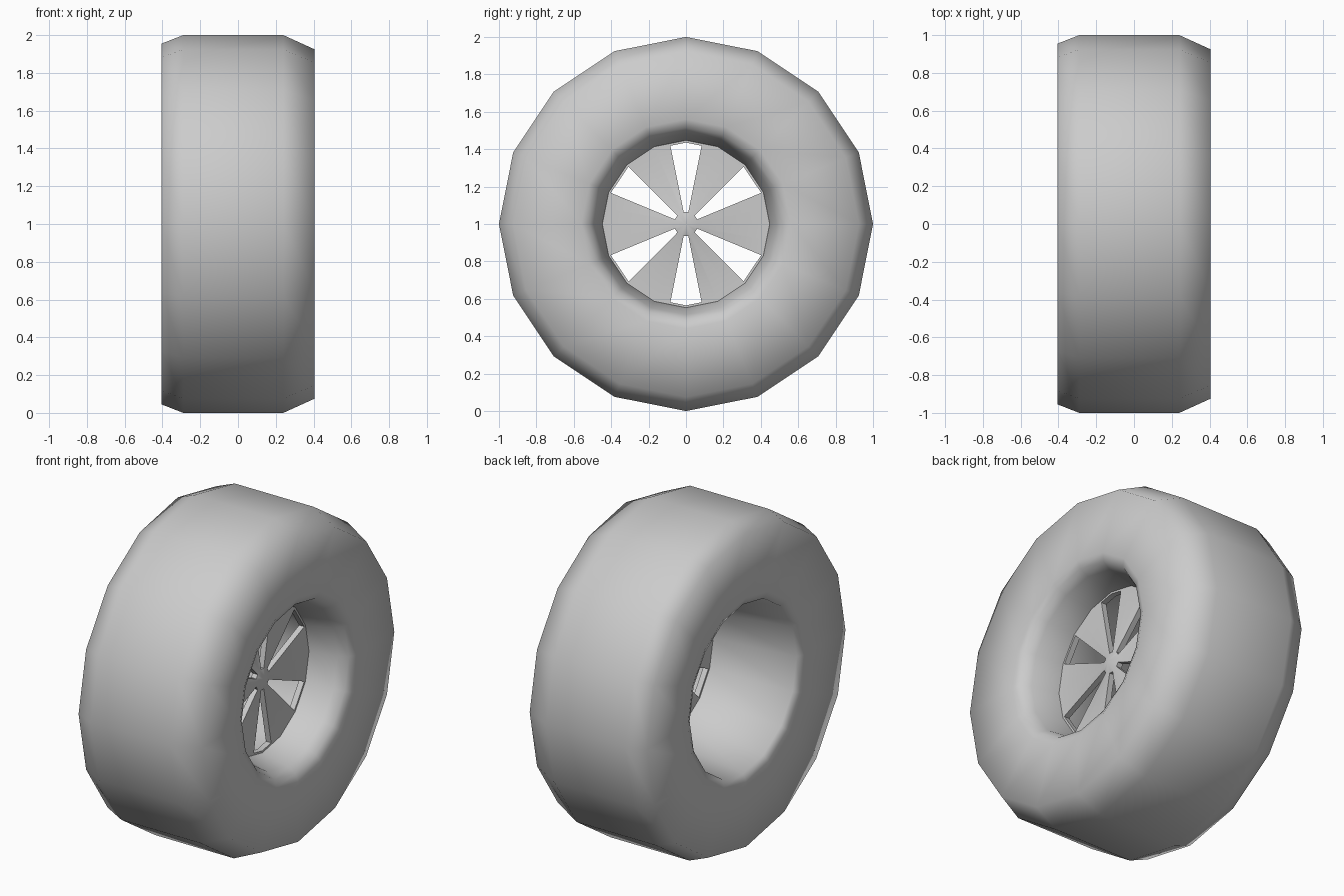
import bpy, bmesh
from math import pi, cos, sin

if "Cube" in bpy.data.objects:
    bpy.data.objects.remove(bpy.data.objects["Cube"])

SIDES = 16
CENTRE_Z = 1.0


def point(x, r, a):
    return (x, r * cos(a), CENTRE_Z + r * sin(a))


def finish(name, bm):
    bmesh.ops.recalc_face_normals(bm, faces=bm.faces)
    me = bpy.data.meshes.new(name)
    bm.to_mesh(me)
    bm.free()
    ob = bpy.data.objects.new(name, me)
    bpy.context.collection.objects.link(ob)
    for p in me.polygons:
        p.use_smooth = True
    return ob


# Tyre and barrel: closed (x, radius) profile swept around the x axis
profile = [(0.24, 1.0), (0.405, 0.925), (0.405, 0.56), (0.385, 0.515),
           (0.33, 0.485), (0.175, 0.447), (0.125, 0.447),
           (-0.385, 0.515), (-0.405, 0.56), (-0.405, 0.955), (-0.29, 1.0)]
bm = bmesh.new()
rings = [[bm.verts.new(point(x, r, 2 * pi * i / SIDES)) for x, r in profile]
         for i in range(SIDES)]
n = len(profile)
for i in range(SIDES):
    a, b = rings[i], rings[(i + 1) % SIDES]
    for j in range(n):
        k = (j + 1) % n
        bm.faces.new((a[j], a[k], b[k], b[j]))
finish("tyre", bm)

# Spoked disc: thin plate with six wedge windows and a small raised hub
SLICES = SIDES * 2
windows = {k + o for o in (0, 16) for k in (2, 3, 7, 8, 12, 13)}
radii = [(0.165, 0.065), (0.165, 0.435), (0.165, 0.455)]
bm = bmesh.new()


def layer(offset, hub_x):
    rows = []
    for x, r in radii:
        row = []
        for i in range(SLICES):
            flat = cos(pi / SIDES) if i % 2 else 1.0
            row.append(bm.verts.new(point(x + offset, r * flat, 2 * pi * i / SLICES)))
        rows.append(row)
    centre = bm.verts.new(point(hub_x, 0, 0))
    for i in range(SLICES):
        j = (i + 1) % SLICES
        bm.faces.new((centre, rows[0][i], rows[0][j]))
        for m in range(2):
            if m == 0 and i in windows:
                continue
            bm.faces.new((rows[m][i], rows[m + 1][i], rows[m + 1][j], rows[m][j]))


layer(0.0, 0.19)
layer(-0.035, 0.125)

# Walls joining the two layers around the rim and inside every window
edges = [e for e in bm.edges if e.is_boundary]
per = (len(radii) * SLICES) + 1
bm.verts.ensure_lookup_table()
bm.verts.index_update()
for e in edges:
    a, b = e.verts
    if a.index < per and b.index < per:
        bm.faces.new((a, b, bm.verts[b.index + per], bm.verts[a.index + per]))
disc = finish("spoked_disc", bm)
bpy.context.view_layer.objects.active = disc
disc.select_set(True)
bpy.ops.object.shade_smooth_by_angle(angle=0.7)
